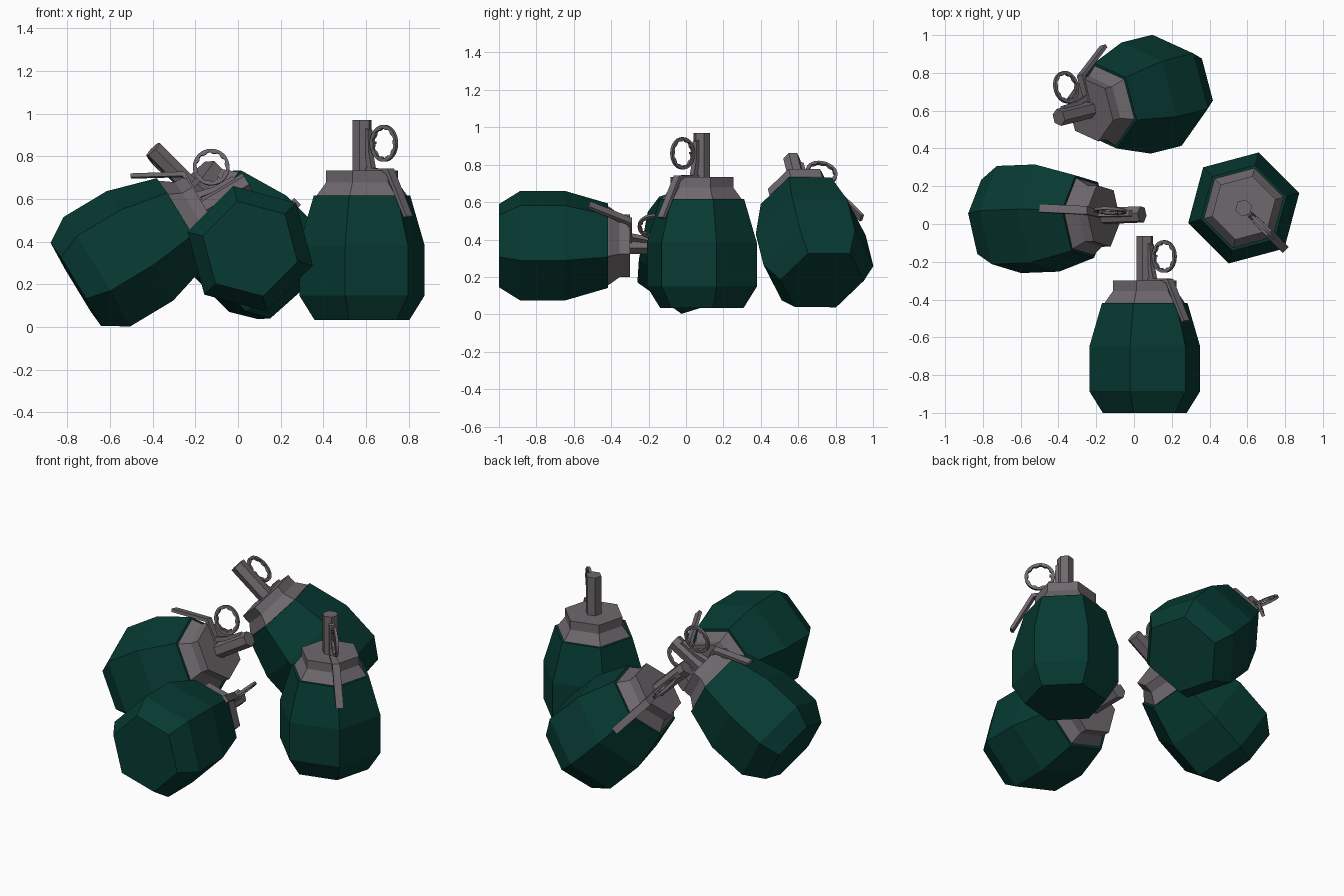
import bpy, bmesh
from math import cos, sin, pi
from mathutils import Vector, Matrix

cube = bpy.data.objects.get("Cube")
if cube:
    bpy.data.objects.remove(cube, do_unlink=True)


def material(name, color):
    m = bpy.data.materials.new(name)
    m.use_nodes = True
    m.diffuse_color = (*color, 1)
    m.node_tree.nodes["Principled BSDF"].inputs["Base Color"].default_value = (*color, 1)
    return m


GREEN = material("dark green", (0.002, 0.042, 0.032))
GREY = material("warm grey", (0.158, 0.14, 0.152))


def finish(bm, name, mat, frame):
    bmesh.ops.recalc_face_normals(bm, faces=bm.faces)
    mesh = bpy.data.meshes.new(name)
    bm.to_mesh(mesh)
    bm.free()
    mesh.materials.append(mat)
    obj = bpy.data.objects.new(name, mesh)
    obj.matrix_world = frame
    bpy.context.collection.objects.link(obj)


def loft(name, mat, frame, profile, sides=6):
    """Stack of regular polygons given as (radius, height), capped at both ends."""
    bm = bmesh.new()
    rings = [[bm.verts.new((r * cos(2 * pi * i / sides), r * sin(2 * pi * i / sides), z))
              for i in range(sides)] for r, z in profile]
    for low, high in zip(rings, rings[1:]):
        for i in range(sides):
            j = (i + 1) % sides
            bm.faces.new((low[i], low[j], high[j], high[i]))
    bm.faces.new(rings[0][::-1])
    bm.faces.new(rings[-1])
    finish(bm, name, mat, frame)


def strip(name, mat, frame, outline):
    """Extrude an (x, z, half width) outline sideways along y."""
    bm = bmesh.new()
    left, right = [[bm.verts.new((x, s * w, z)) for x, z, w in outline] for s in (-1, 1)]
    n = len(outline)
    for i in range(n):
        j = (i + 1) % n
        bm.faces.new((left[i], left[j], right[j], right[i]))
    for side in (left, right):
        for i in range(n // 2 - 1):
            bm.faces.new((side[i], side[i + 1], side[n - 2 - i], side[n - 1 - i]))
    finish(bm, name, mat, frame)


def pull_ring(name, mat, frame, centre, outer, inner, thick, teeth=10):
    """Flat ring in the xz plane with small teeth on its inner rim."""
    bm = bmesh.new()
    steps = teeth * 4
    loops = []
    for i in range(steps):
        a = 2 * pi * i / steps
        r_in = inner - (0.006 if i % 4 < 2 else 0)
        loops.append([bm.verts.new((centre[0] + r * cos(a), y, centre[1] + r * sin(a)))
                      for r, y in ((outer, -thick), (outer, thick), (r_in, thick), (r_in, -thick))])
    for i in range(steps):
        p, q = loops[i], loops[(i + 1) % steps]
        for k in range(4):
            m = (k + 1) % 4
            bm.faces.new((p[k], p[m], q[m], q[k]))
    finish(bm, name, mat, frame)


def grenade(prefix, base, axis, lever_dir):
    # Local z runs from base to fuse, local x points towards the lever
    z = Vector(axis).normalized()
    x = Vector(lever_dir)
    x = (x - z * x.dot(z)).normalized()
    y = z.cross(x)
    frame = Matrix.Translation(base) @ Matrix((x, y, z)).transposed().to_4x4()

    loft(prefix + "_body", GREEN, frame,
         [(0.23, 0), (0.304, 0.115), (0.304, 0.35), (0.234, 0.583)])
    loft(prefix + "_collar", GREY, frame,
         [(0.218, 0.575), (0.218, 0.586), (0.174, 0.645), (0.174, 0.70)])
    loft(prefix + "_fuse_neck", GREY, frame, [(0.046, 0.695), (0.046, 0.937)])
    # Safety lever: flat over the collar, then bent down along the body
    strip(prefix + "_lever", GREY, frame,
          [(0.03, 0.712, 0.015), (0.19, 0.71, 0.022), (0.315, 0.488, 0.022),
           (0.298, 0.48, 0.022), (0.178, 0.69, 0.022), (0.03, 0.69, 0.015)])
    # Bracket on the neck that holds the pin, flared at its foot
    strip(prefix + "_bracket", GREY, frame,
          [(0.035, 0.90, 0.015), (0.055, 0.89, 0.015), (0.058, 0.79, 0.015),
           (0.08, 0.70, 0.015), (0.05, 0.70, 0.015), (0.035, 0.79, 0.015)])
    strip(prefix + "_pin", GREY, frame,
          [(0.03, 0.836, 0.006), (0.09, 0.836, 0.006), (0.09, 0.824, 0.006), (0.03, 0.824, 0.006)])
    pull_ring(prefix + "_pull_ring", GREY, frame, (0.146, 0.828), 0.086, 0.071, 0.008)


grenade("upright", (0.581, 0.085, 0.033), (0, 0, 1), (1, -1, 0))
grenade("front", (0.057, -1.0, 0.367), (0, 1, 0), (1, 0, 1))
grenade("left", (-0.76, 0.02, 0.20), (0.857, 0.033, 0.515), (-0.515, 0.158, 0.857))
grenade("back", (0.255, 0.728, 0.182), (-0.65, -0.163, 0.648), (-0.087, 0.292, 0.006))
